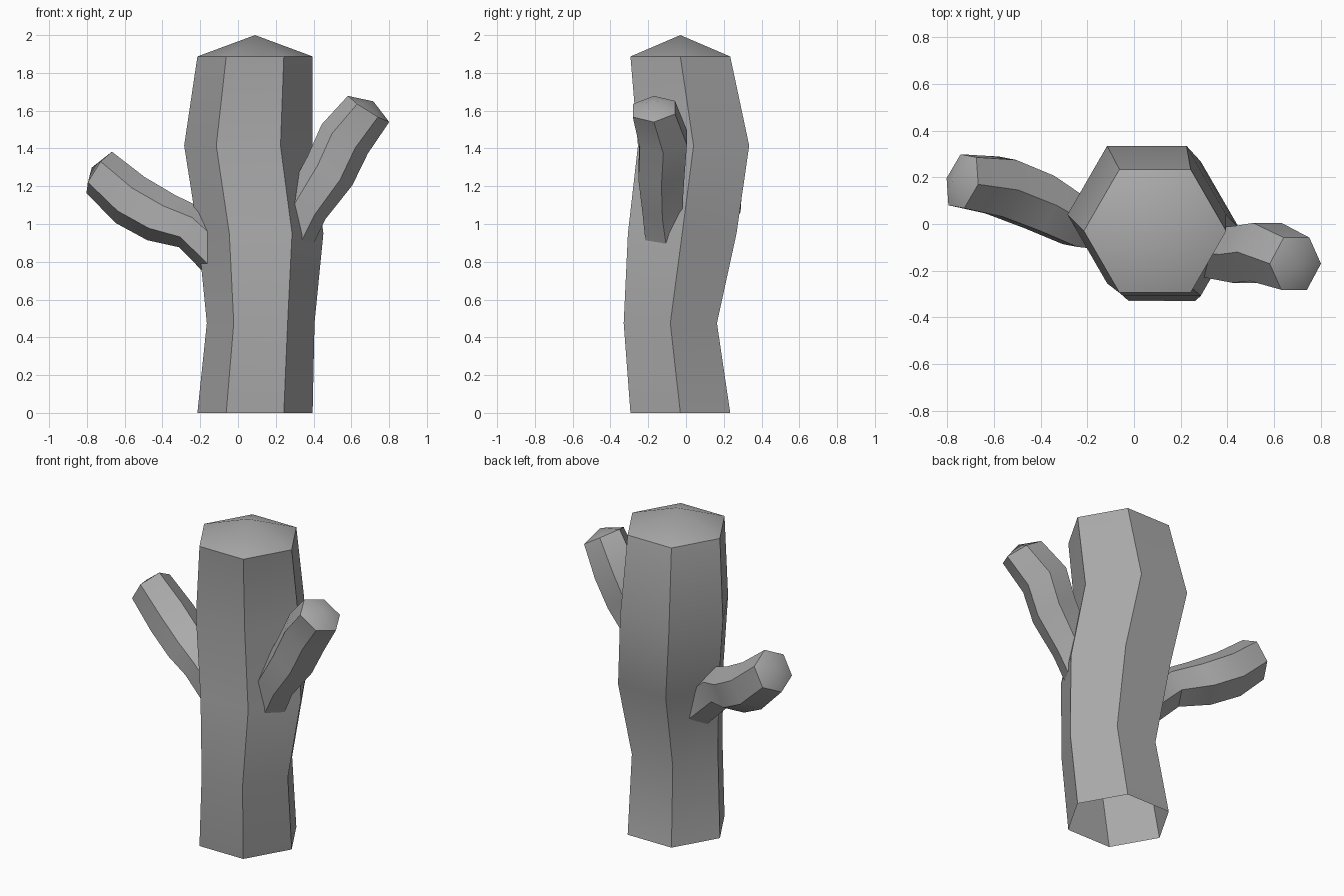
import bpy, bmesh, math
from mathutils import Vector

cube = bpy.data.objects.get("Cube")
if cube:
    bpy.data.objects.remove(cube, do_unlink=True)

grey = bpy.data.materials.new("plain_grey")
grey.use_nodes = True
colour = (0.4, 0.4, 0.4, 1)
grey.diffuse_color = colour
grey.node_tree.nodes["Principled BSDF"].inputs["Base Color"].default_value = colour

SIDES = 6
PROFILE = (0.305, 0.285, 0.332, 0.34, 0.305)  # ring radii from base to tip


def make_stem(name, centres, axis, corner, scale):
    """Six-sided bent stem: parallel rings, open base, shallow pointed cap."""
    axis = Vector(axis).normalized()
    u = Vector(corner)
    u = (u - axis * u.dot(axis)).normalized()
    v = axis.cross(u)
    bm = bmesh.new()
    rings = []
    for centre, radius in zip(centres, PROFILE):
        ring = []
        for i in range(SIDES):
            t = math.tau * i / SIDES
            offset = (u * math.cos(t) + v * math.sin(t)) * radius * scale
            ring.append(bm.verts.new(Vector(centre) + offset))
        rings.append(ring)
    tip = bm.verts.new(Vector(centres[-1]) + axis * 0.113 * scale)
    for i in range(SIDES):
        j = (i + 1) % SIDES
        for low, high in zip(rings, rings[1:]):
            bm.faces.new((low[i], low[j], high[j], high[i]))
        bm.faces.new((rings[-1][i], rings[-1][j], tip))
    mesh = bpy.data.meshes.new(name)
    bm.to_mesh(mesh)
    bm.free()
    mesh.materials.append(grey)
    obj = bpy.data.objects.new(name, mesh)
    bpy.context.collection.objects.link(obj)
    bpy.ops.object.select_all(action='DESELECT')
    obj.select_set(True)
    bpy.context.view_layer.objects.active = obj
    bpy.ops.object.shade_smooth_by_angle(angle=math.radians(32))
    return obj


# Main trunk
make_stem("trunk",
          [(0.09, -0.03, 0), (0.12, -0.083, 0.475), (0.12, -0.02, 0.95),
           (0.055, 0.04, 1.415), (0.09, -0.03, 1.887)],
          (0, 0, 1), (1, 0, 0), 1.0)

# Lower branch on the right side
make_stem("right_branch",
          [(-0.09, 0.0, 0.83), (-0.25, 0.01, 0.98), (-0.407, 0.095, 1.034),
           (-0.571, 0.16, 1.127), (-0.735, 0.183, 1.273)],
          (-0.82, 0.21, 0.53), (0.52, -0.1, 0.85), 0.425)

# Higher branch on the left side
make_stem("left_branch",
          [(0.27, -0.1, 0.92), (0.36, -0.125, 1.09), (0.486, -0.13, 1.28),
           (0.565, -0.12, 1.45), (0.691, -0.17, 1.609)],
          (0.53, -0.085, 0.84), (-0.108, 0, 0.068), 0.425)
